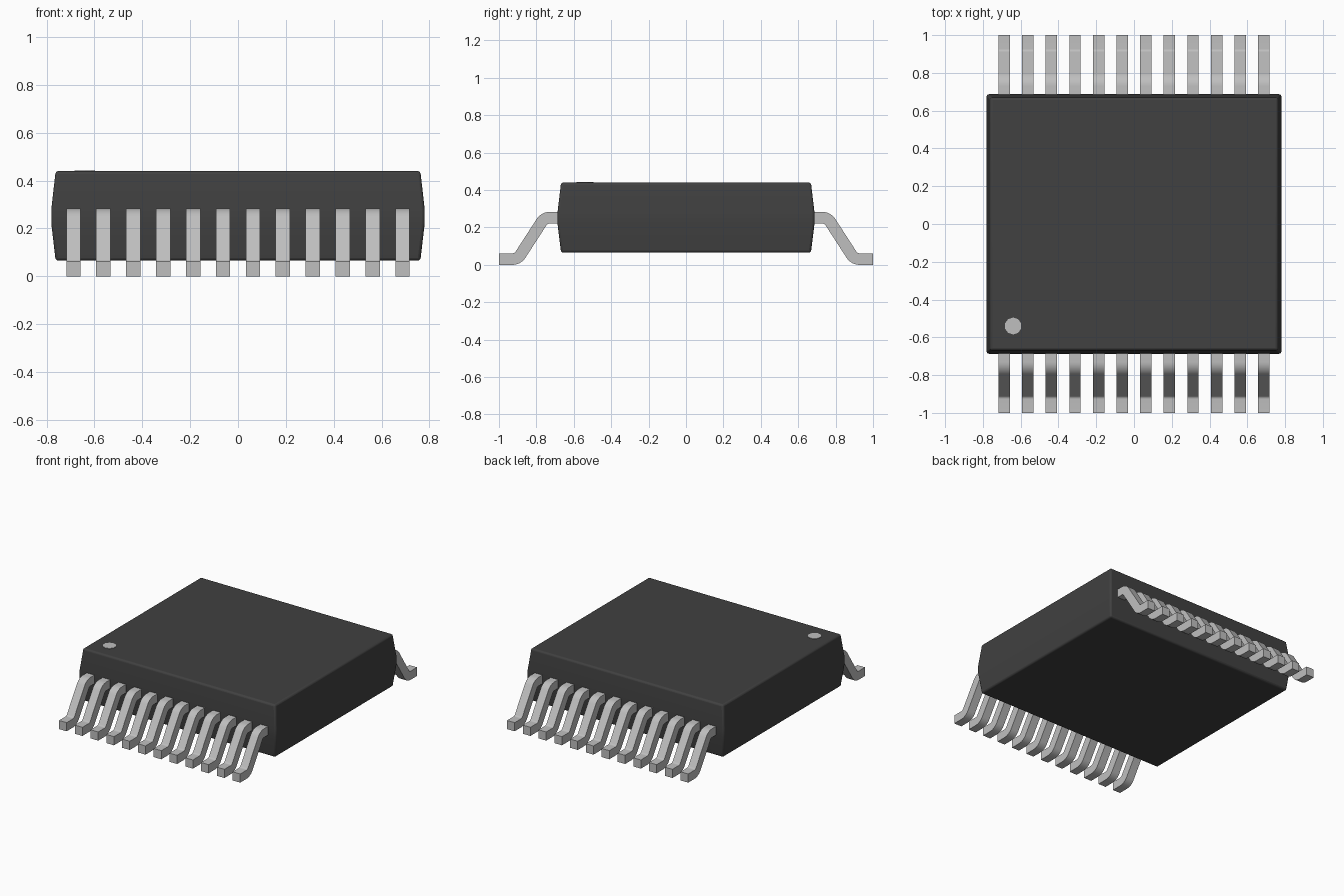
import bpy, bmesh, math
from mathutils import Vector

if "Cube" in bpy.data.objects:
    bpy.data.objects.remove(bpy.data.objects["Cube"])


def make_material(name, value):
    mat = bpy.data.materials.new(name)
    mat.use_nodes = True
    colour = (value, value, value, 1)
    mat.diffuse_color = colour
    bsdf = next(n for n in mat.node_tree.nodes if n.type == 'BSDF_PRINCIPLED')
    bsdf.inputs["Base Color"].default_value = colour
    return mat


dark = make_material("dark grey plastic", 0.052)
metal = make_material("light grey metal", 0.52)


def finish(bm, name, mat, angle):
    bmesh.ops.recalc_face_normals(bm, faces=bm.faces)
    mesh = bpy.data.meshes.new(name)
    bm.to_mesh(mesh)
    bm.free()
    mesh.materials.append(mat)
    obj = bpy.data.objects.new(name, mesh)
    bpy.context.collection.objects.link(obj)
    bpy.ops.object.select_all(action='DESELECT')
    obj.select_set(True)
    bpy.context.view_layer.objects.active = obj
    bpy.ops.object.shade_smooth_by_angle(angle=math.radians(angle))
    return obj


# Package body: stacked rectangles, widest around the lead line
bm = bmesh.new()
levels = [(0.065, 0.762, 0.668), (0.22, 0.78, 0.687),
          (0.28, 0.78, 0.687), (0.44, 0.762, 0.668)]
rings = [[bm.verts.new((sx * hx, sy * hy, z))
          for sx, sy in ((-1, -1), (1, -1), (1, 1), (-1, 1))]
         for z, hx, hy in levels]
for low, high in zip(rings, rings[1:]):
    for i in range(4):
        j = (i + 1) % 4
        bm.faces.new((low[i], low[j], high[j], high[i]))
bm.faces.new(rings[0])
bm.faces.new(rings[-1])
body = finish(bm, "package_body", dark, 30)
bevel = body.modifiers.new("edge rounding", 'BEVEL')
bevel.width = 0.012
bevel.segments = 3
bevel.limit_method = 'ANGLE'
bevel.angle_limit = math.radians(40)

# Pin one marker dot: thin plate on the top
bm = bmesh.new()
bmesh.ops.create_cone(bm, cap_ends=True, segments=10, radius1=0.045,
                      radius2=0.045, depth=0.006)
bmesh.ops.translate(bm, verts=bm.verts, vec=(-0.64, -0.54, 0.44))
finish(bm, "pin_one_marker", metal, 30)


def fillet(before, corner, after, radius, steps=6):
    """Points and normals along a rounded corner of a flat path."""
    d1, d2 = (corner - before).normalized(), (after - corner).normalized()
    turn = d1.angle_signed(d2)
    cut = radius * math.tan(abs(turn) / 2)
    n1, n2 = Vector((-d1.y, d1.x)), Vector((-d2.y, d2.x))
    side = 1 if d1.x * d2.y - d1.y * d2.x > 0 else -1
    centre = corner - d1 * cut + n1 * side * radius
    result = []
    for i in range(steps + 1):
        n = n1.lerp(n2, i / steps).normalized()
        result.append((centre - n * side * radius, n))
    return result


# Gull-wing lead outline in (distance from centre, height)
path = [Vector(p) for p in ((0.66, 0.252), (0.757, 0.252), (0.90, 0.031), (1.0, 0.031))]
up = Vector((0, 1))
centreline = [(path[0], up)]
centreline += fillet(path[0], path[1], path[2], 0.05)
centreline += fillet(path[1], path[2], path[3], 0.05)
centreline += [(path[3], up)]
half_thick, half_width = 0.031, 0.03


def make_lead(name, x, side):
    bm = bmesh.new()
    sections = []
    for p, n in centreline:
        top, bottom = p + n * half_thick, p - n * half_thick
        sections.append([bm.verts.new((x + dx, side * q.x, q.y))
                         for dx, q in ((-half_width, top), (half_width, top),
                                       (half_width, bottom), (-half_width, bottom))])
    for a, b in zip(sections, sections[1:]):
        for i in range(4):
            j = (i + 1) % 4
            bm.faces.new((a[i], a[j], b[j], b[i]))
    bm.faces.new(sections[0])
    bm.faces.new(sections[-1])
    finish(bm, name, metal, 30)


# Twelve leads along the front and twelve along the back
for side, label in ((-1, "front"), (1, "back")):
    for i in range(12):
        make_lead(f"{label}_lead_{i + 1}", (i - 5.5) * 0.125, side)
